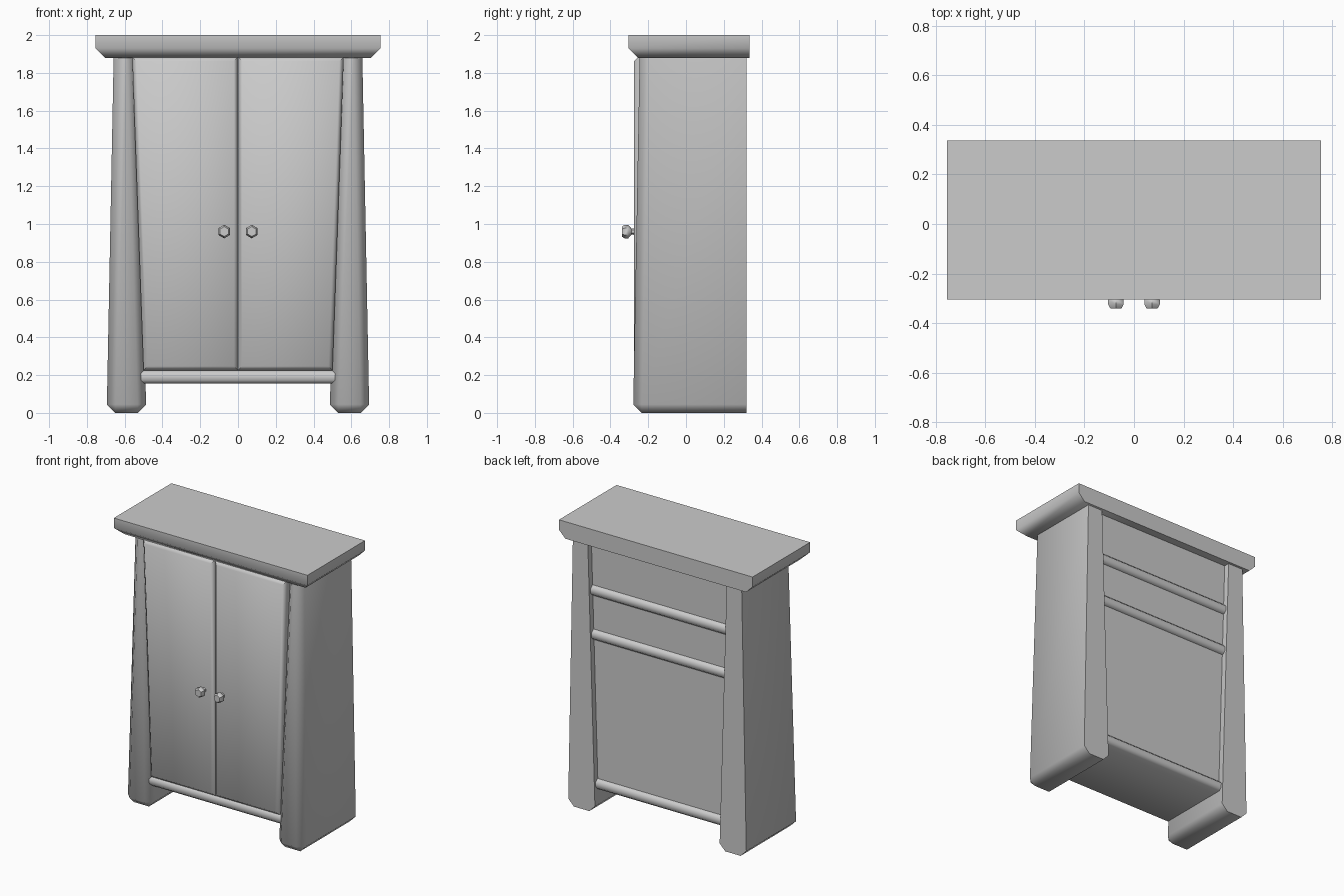
import bpy, bmesh, math

if "Cube" in bpy.data.objects:
    bpy.data.objects.remove(bpy.data.objects["Cube"])


def finish(name, bm):
    bmesh.ops.recalc_face_normals(bm, faces=bm.faces[:])
    me = bpy.data.meshes.new(name)
    bm.to_mesh(me)
    bm.free()
    ob = bpy.data.objects.new(name, me)
    bpy.context.collection.objects.link(ob)
    bpy.context.view_layer.objects.active = ob
    ob.select_set(True)
    bpy.ops.object.shade_smooth_by_angle(angle=math.radians(50))
    ob.select_set(False)
    return ob


def block(name, bottom, top, bevel=0.0, pick=None):
    """Tapered box; bottom/top = (x0, x1, y0, y1, z). pick(a, b) chooses the chamfered edges."""
    bm = bmesh.new()
    rings = []
    for x0, x1, y0, y1, z in (bottom, top):
        rings.append([bm.verts.new(p) for p in ((x0, y0, z), (x1, y0, z), (x1, y1, z), (x0, y1, z))])
    lo, hi = rings
    bm.faces.new(lo)
    bm.faces.new(hi)
    for i in range(4):
        j = (i + 1) % 4
        bm.faces.new((lo[i], lo[j], hi[j], hi[i]))
    bmesh.ops.recalc_face_normals(bm, faces=bm.faces[:])
    if bevel:
        edges = [e for e in bm.edges if pick(e.verts[0].co, e.verts[1].co)]
        bmesh.ops.bevel(bm, geom=edges, offset=bevel, segments=1, affect='EDGES')
    return finish(name, bm)


def knob(name, x, z):
    # hexagonal rings lofted along y
    profile = [(-0.26, 0.020), (-0.288, 0.015), (-0.306, 0.036), (-0.325, 0.036), (-0.34, 0.026)]
    bm = bmesh.new()
    rings = [[bm.verts.new((x + r * math.sin(k * math.pi / 3), y, z + r * math.cos(k * math.pi / 3)))
              for k in range(6)] for y, r in profile]
    for a, b in zip(rings, rings[1:]):
        for i in range(6):
            j = (i + 1) % 6
            bm.faces.new((a[i], a[j], b[j], b[i]))
    bm.faces.new(rings[0])
    bm.faces.new(rings[-1])
    finish(name, bm)


def span(s, a, b):
    return (a, b) if s > 0 else (-b, -a)


# Top slab, chamfered below on the front and both ends
block("top_slab", (-0.755, 0.755, -0.305, 0.337, 1.88), (-0.755, 0.755, -0.305, 0.337, 2.0), 0.05,
      lambda a, b: a.z < 1.9 and b.z < 1.9 and not (a.y > 0 and b.y > 0))

for s, side in ((-1, "left"), (1, "right")):
    # Tapered side, chamfered at the front and foot
    block(side + "_side", (*span(s, 0.485, 0.695), -0.28, 0.32, 0.0),
          (*span(s, 0.542, 0.658), -0.245, 0.32, 1.9), 0.045,
          lambda a, b: not (a.y > 0 and b.y > 0) and not (a.z > 1 and b.z > 1)
          and not (a.y * b.y < 0 and a.z > 1))

    # Door following the taper, front edges chamfered
    block(side + "_door", (*span(s, 0.0, 0.50), -0.275, -0.2, 0.225),
          (*span(s, 0.0, 0.56), -0.275, -0.2, 1.885), 0.022,
          lambda a, b: a.y < -0.25 and b.y < -0.25)
    knob(side + "_knob", s * 0.073, 0.96)

# Bottom board and shelves, chamfered on the long edges
for name, z, front in (("bottom_board", 0.19, -0.255), ("lower_shelf", 1.235, -0.21), ("upper_shelf", 1.545, -0.21)):
    w = 0.53
    block(name, (-w, w, front, 0.305, z - 0.035), (-w, w, front, 0.305, z + 0.035), 0.018,
          lambda a, b: abs(a.x - b.x) > 0.5)

# Recessed back panel
block("back_panel", (-0.52, 0.52, 0.25, 0.28, 0.19), (-0.57, 0.57, 0.25, 0.28, 1.89))
